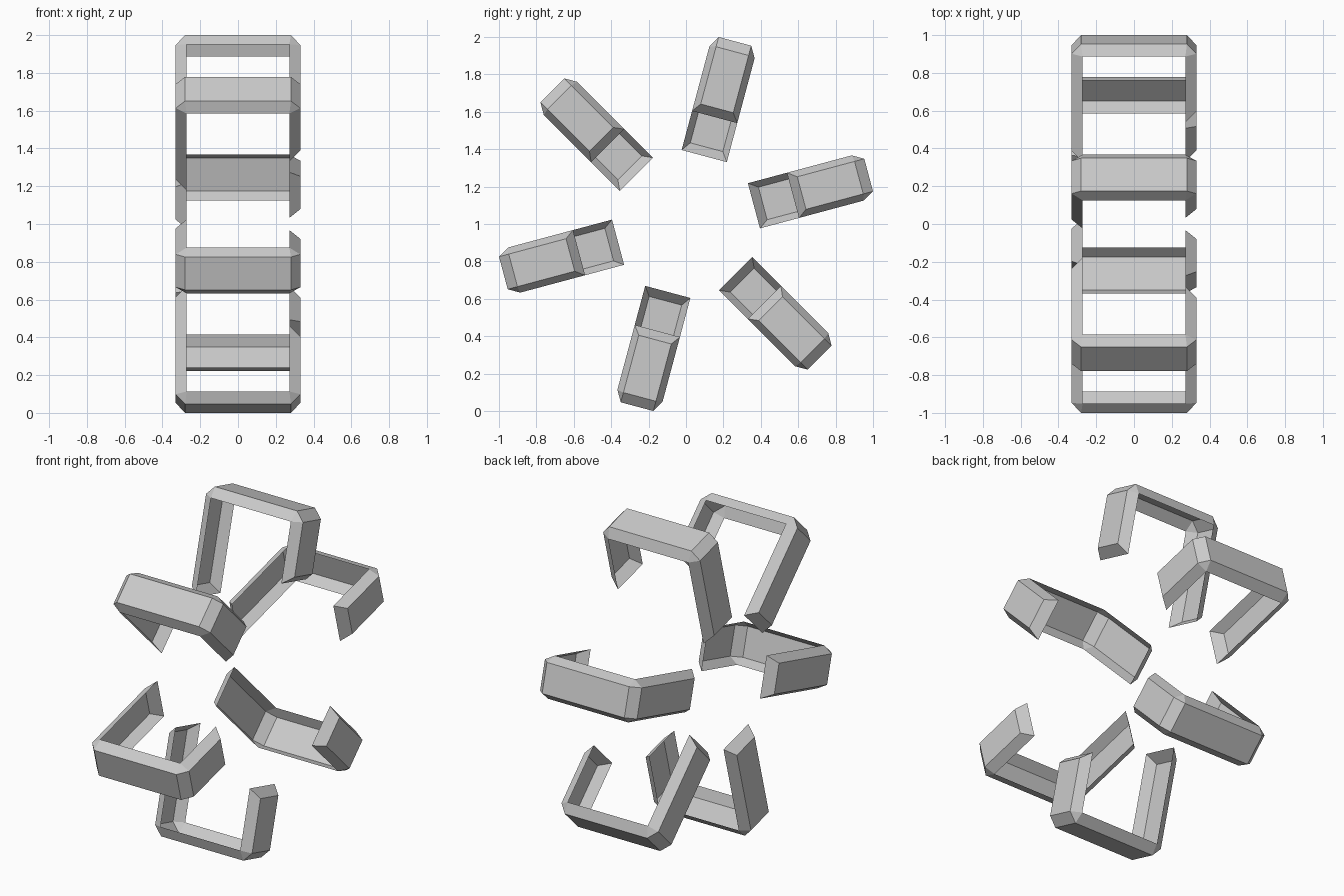
import bpy, bmesh
from math import radians
from mathutils import Matrix, Vector

if "Cube" in bpy.data.objects:
    bpy.data.objects.remove(bpy.data.objects["Cube"])

# Stations along the U-shaped channel: (outer x, outer radius, rim x, rim radius)
STATIONS = [
    (-0.33, 0.425, -0.272, 0.376),
    (-0.33, 0.957, -0.272, 0.951),
    (-0.28, 1.011, -0.272, 0.951),
    (0.28, 1.011, 0.272, 0.951),
    (0.33, 0.957, 0.272, 0.951),
    (0.33, 0.64, 0.272, 0.592),
]
FLOOR_HALF, RIM_HALF = 0.09, 0.125


def make_bracket(name, angle):
    """Thin tapered channel, open on the inside, with slanted end caps."""
    bm = bmesh.new()
    rings = []
    for ox, orad, rx, rrad in STATIONS:
        pts = [(rx, rrad, -RIM_HALF), (ox, orad, -FLOOR_HALF),
               (ox, orad, FLOOR_HALF), (rx, rrad, RIM_HALF)]
        rings.append([bm.verts.new(p) for p in pts])
    # floor and side walls
    for a, b in zip(rings, rings[1:]):
        for j in range(3):
            bm.faces.new((a[j], a[j + 1], b[j + 1], b[j]))
    # end caps
    bm.faces.new(rings[0][::-1])
    bm.faces.new(rings[-1])
    # merge the doubled rim corners so the corner walls become triangles
    bmesh.ops.remove_doubles(bm, verts=bm.verts[:], dist=0.0005)
    bm.transform(Matrix.Translation(Vector((0, 0, 1)))
                 @ Matrix.Rotation(radians(angle), 4, 'X'))
    mesh = bpy.data.meshes.new(name)
    bm.to_mesh(mesh)
    bm.free()
    bpy.context.collection.objects.link(bpy.data.objects.new(name, mesh))


# Six brackets around the x axis
for i in range(6):
    make_bracket(f"bracket_{i + 1}", 15 + 60 * i)
